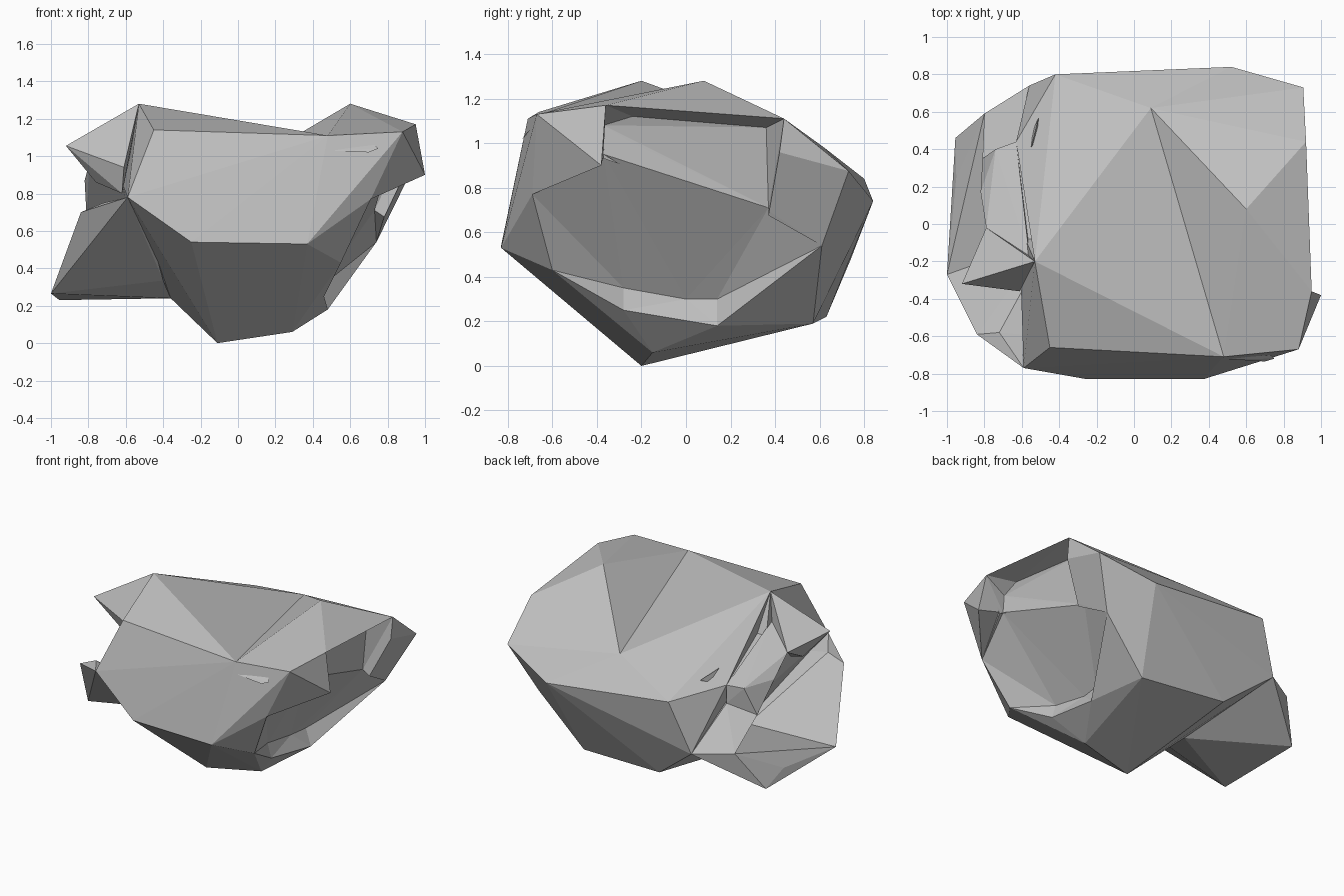
import bpy
import bmesh
from mathutils import Vector

cube = bpy.data.objects.get("Cube")
if cube:
    bpy.data.objects.remove(cube, do_unlink=True)

# Single stone colour
stone = bpy.data.materials.new("grey_stone")
stone.use_nodes = True
grey = (0.52, 0.52, 0.52, 1)
stone.diffuse_color = grey
stone.node_tree.nodes["Principled BSDF"].inputs["Base Color"].default_value = grey


def hull(name, points):
    """Faceted chunk of stone wrapped round a few corner points."""
    bm = bmesh.new()
    for p in points:
        bm.verts.new(p)
    out = bmesh.ops.convex_hull(bm, input=bm.verts)
    loose = {g for g in out["geom_interior"] + out["geom_unused"]
             if isinstance(g, bmesh.types.BMVert)}
    bmesh.ops.delete(bm, geom=list(loose), context="VERTS")
    bmesh.ops.recalc_face_normals(bm, faces=bm.faces)
    mesh = bpy.data.meshes.new(name)
    bm.to_mesh(mesh)
    bm.free()
    obj = bpy.data.objects.new(name, mesh)
    obj.data.materials.append(stone)
    bpy.context.collection.objects.link(obj)
    return obj


def carve(target, name, inner, rim, push):
    """Cut a hollow: inner points are its floor, the rim is also pushed outward."""
    outer = [Vector(p) + Vector(push) for p in rim]
    cutter = hull(name, inner + rim + outer)
    cutter.hide_render = True
    cutter.hide_viewport = True
    cutter.display_type = "WIRE"
    mod = target.modifiers.new(name, "BOOLEAN")
    mod.operation = "DIFFERENCE"
    mod.solver = "EXACT"
    mod.object = cutter


# Corners shared by several chunks
left_peak, right_peak = (-0.53, -0.2, 1.28), (0.6, 0.08, 1.28)
valley_front, valley_back = (0.48, -0.71, 1.11), (0.09, 0.62, 0.98)
front_low_right, front_low_left = (0.37, -0.83, 0.53), (-0.25, -0.83, 0.54)
shoulder, keel = (-0.59, -0.77, 0.78), (-0.11, -0.2, 0)
brow_right = (0.88, -0.67, 1.13)
back_right, back_low = (0.52, 0.84, 0.74), (-0.56, 0.74, 0.48)
back_foot = (-0.23, 0.63, 0.22)
left_rim = (-0.63, 0.44, 0.88)
rim_front, rim_back = (0.95, -0.36, 1.17), (0.92, 0.44, 1.11)
lip_front, lip_back = (0.8, -0.37, 0.95), (0.73, 0.37, 0.71)
flank = [(0.71, -0.69, 0.77), (0.55, -0.6, 0.43), (0.46, -0.28, 0.25),
         (0.48, 0.14, 0.18), (0.74, 0.61, 0.54)]
base = [keel, back_foot, (0.29, -0.15, 0.06), (0.41, 0.57, 0.19),
        front_low_right, front_low_left,
        back_right, back_low, valley_front, valley_back]

# Two main halves that meet in the valley on top
left_half = hull("left_half", base + [
    left_peak, shoulder, left_rim, (-0.45, -0.66, 1.14), (-0.42, 0.8, 0.84)])
right_half = hull("right_half", base + flank + [
    right_peak, brow_right, rim_front, rim_back, (0.905, 0.73, 0.875)])

# Step below the left rim, and two hollows in the right flank
carve(left_half, "left_step_cutter", [],
      [left_peak, left_rim, (-0.51, -0.08, 1.02)], (-0.4, 0, 0))
carve(right_half, "upper_hollow_cutter",
      [(0.8, -0.24, 1.12), (0.77, 0.36, 1.07), (0.79, -0.37, 1.08),
       (0.78, -0.24, 1.0)],
      [rim_front, rim_back, lip_front, lip_back], (0.3, 0, -0.2))
carve(right_half, "lower_hollow_cutter",
      [(0.43, -0.28, 0.35), (0.42, 0, 0.3), (0.44, 0.14, 0.3)],
      flank + [lip_front, lip_back], (0.3, 0, -0.2))

# Fin in front of the hollows
hull("right_fin", [brow_right, rim_front, (1.0, -0.38, 0.9), flank[0],
                   lip_front, (0.8, -0.37, 1.12)])

# Ledge low on the left: front wedge, sloping floor, rear wall and underside
ledge_tip, ledge_root = (-1, -0.27, 0.265), (-0.36, 0.08, 0.24)
ledge_rear, ledge_deep = (-0.8, 0.59, 0.49), (-0.4, -0.18, 0.335)
rear_top, rear_notch = (-0.81, 0.35, 0.68), (-0.63, 0.44, 0.75)
hull("ledge_front", [shoulder, (-0.84, -0.59, 0.7), (-0.72, -0.58, 0.75),
                     ledge_tip, ledge_root, ledge_deep, (-0.5, -0.6, 0.7)])
hull("ledge_floor", [ledge_tip, ledge_root, back_low, ledge_rear, ledge_deep,
                     (-0.955, 0.46, 0.23), (-0.95, 0.25, 0.3)])
hull("ledge_rear_wall", [ledge_rear, back_low, rear_top, rear_notch,
                         (-0.45, 0.3, 0.4), (-0.5, 0.3, 0.7)])
hull("ledge_underside", [shoulder, keel, ledge_root, back_foot, back_low])

# Overhang above the cavity: a spike at the front and a shelf behind it
shelf_front, shelf_mid = (-0.79, -0.02, 0.98), (-0.82, 0.17, 0.87)
step_foot = (-0.56, -0.17, 1.09)
hull("left_spike", [left_peak, (-0.92, -0.32, 1.055), shelf_front, step_foot,
                    (-0.61, -0.36, 0.94), (-0.76, -0.24, 0.86),
                    (-0.62, -0.3, 0.8)])
hull("left_shelf", [shelf_front, shelf_mid, (-0.74, 0.4, 0.87), left_rim,
                    step_foot, rear_top, rear_notch, (-0.55, -0.05, 0.78)])

# Thin splinters on the surface
hull("front_splinter", [(0.49, -0.722, 1.03), (0.73, -0.7, 1.06),
                        (0.75, -0.72, 1.04), (0.7, -0.735, 1.02)])
hull("flank_splinter", [(0.75, 0.39, 0.72), (0.86, 0.44, 0.92),
                        (0.86, 0.48, 0.95), (0.85, 0.56, 0.89)])
hull("top_splinter", [(-0.55, 0.41, 0.97), (-0.51, 0.57, 0.93),
                      (-0.54, 0.5, 0.9), (-0.52, 0.45, 0.9)])
